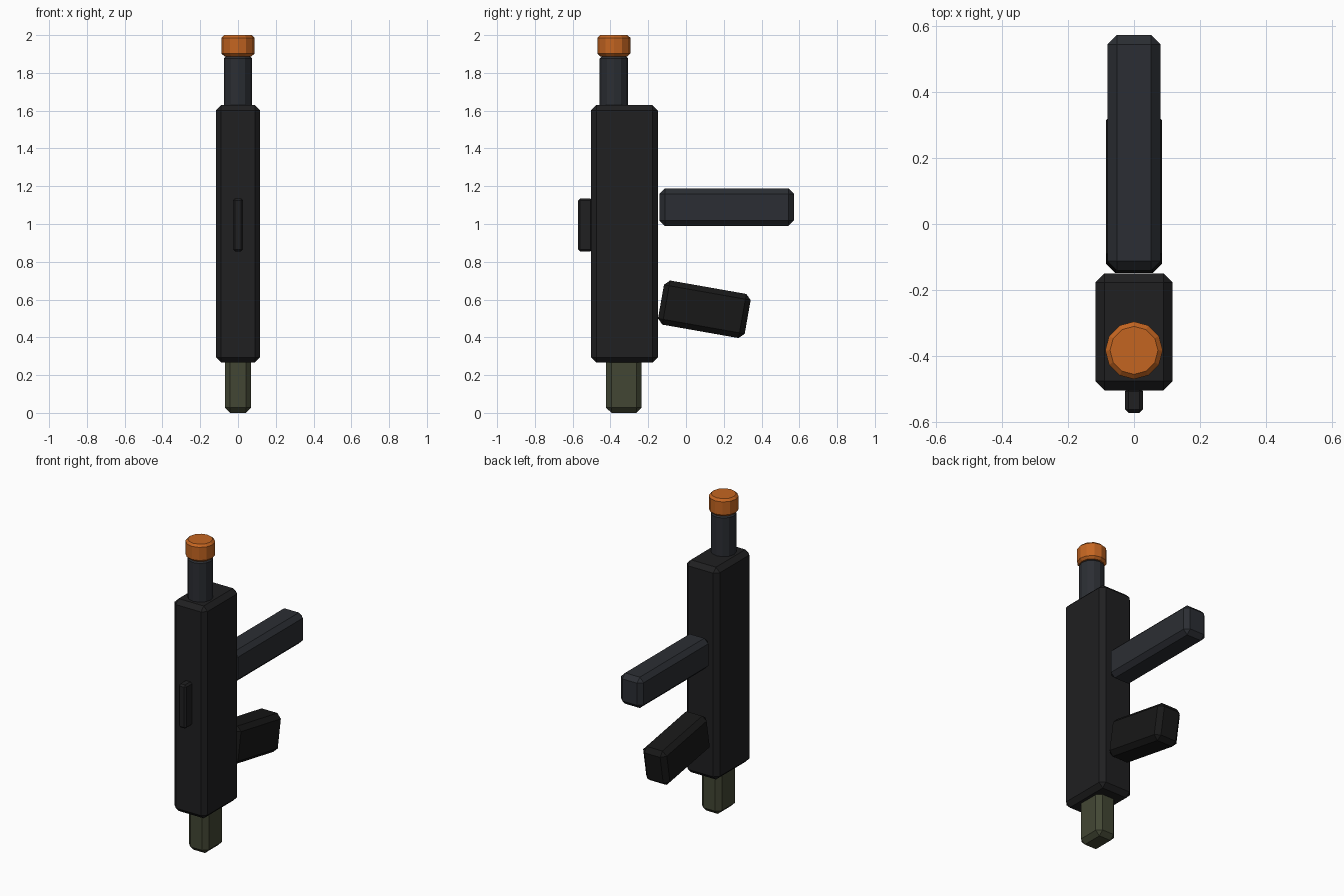
import bpy, bmesh, math
from mathutils import Matrix, Vector

if "Cube" in bpy.data.objects:
    bpy.data.objects.remove(bpy.data.objects["Cube"])


def material(name, rgb):
    m = bpy.data.materials.new(name)
    m.diffuse_color = (*rgb, 1)
    m.use_nodes = True
    m.node_tree.nodes["Principled BSDF"].inputs["Base Color"].default_value = m.diffuse_color
    return m


BLACK = material("black", (0.014, 0.014, 0.015))
DARK = material("dark_grip", (0.009, 0.009, 0.009))
STEEL = material("steel", (0.024, 0.027, 0.033))
OLIVE = material("olive", (0.055, 0.062, 0.034))
ORANGE = material("orange", (0.55, 0.13, 0.015))


def finish(name, bm, mat, loc, tilt=0):
    me = bpy.data.meshes.new(name)
    bm.to_mesh(me)
    bm.free()
    me.materials.append(mat)
    ob = bpy.data.objects.new(name, me)
    ob.location = loc
    ob.rotation_euler.x = math.radians(tilt)
    bpy.context.collection.objects.link(ob)
    return ob


def box(name, lo, hi, bevel, mat, tilt=0):
    """Chamfered box between two corners, tilted about its own centre."""
    lo, hi = Vector(lo), Vector(hi)
    bm = bmesh.new()
    bmesh.ops.create_cube(bm, size=1, matrix=Matrix.Diagonal((*(hi - lo), 1)))
    bmesh.ops.bevel(bm, geom=bm.edges[:], offset=bevel, segments=1,
                    affect='EDGES', profile=0.5)
    return finish(name, bm, mat, (lo + hi) / 2, tilt)


def tube(name, y, r, z0, z1, bevel, mat):
    """Twelve-sided upright cylinder with chamfered rims."""
    bm = bmesh.new()
    bmesh.ops.create_cone(bm, cap_ends=True, segments=12, radius1=r, radius2=r, depth=z1 - z0)
    rims = [e for e in bm.edges if abs(e.verts[0].co.z - e.verts[1].co.z) < 1e-5]
    bmesh.ops.bevel(bm, geom=rims, offset=bevel, segments=1, affect='EDGES', profile=0.5)
    return finish(name, bm, mat, (0, y, (z0 + z1) / 2))


# Main receiver and top rail
box("receiver", (-0.117, -0.503, 0.266), (0.117, -0.149, 1.629), 0.028, BLACK)
box("sight_rail", (-0.027, -0.571, 0.855), (0.027, -0.495, 1.135), 0.011, BLACK)

# Barrel and muzzle cap
tube("barrel", -0.382, 0.075, 1.58, 1.892, 0.015, STEEL)
tube("muzzle_cap", -0.382, 0.087, 1.888, 2.0, 0.014, ORANGE)

# Rear stock stub
box("stock", (-0.07, -0.423, 0.0), (0.07, -0.235, 0.31), 0.028, OLIVE)

# Magazine and angled hand grip
box("magazine", (-0.08, -0.14, 0.99), (0.08, 0.571, 1.188), 0.028, STEEL)
box("grip", (-0.084, -0.136, 0.43), (0.084, 0.330, 0.667), 0.028, DARK, tilt=-10)
